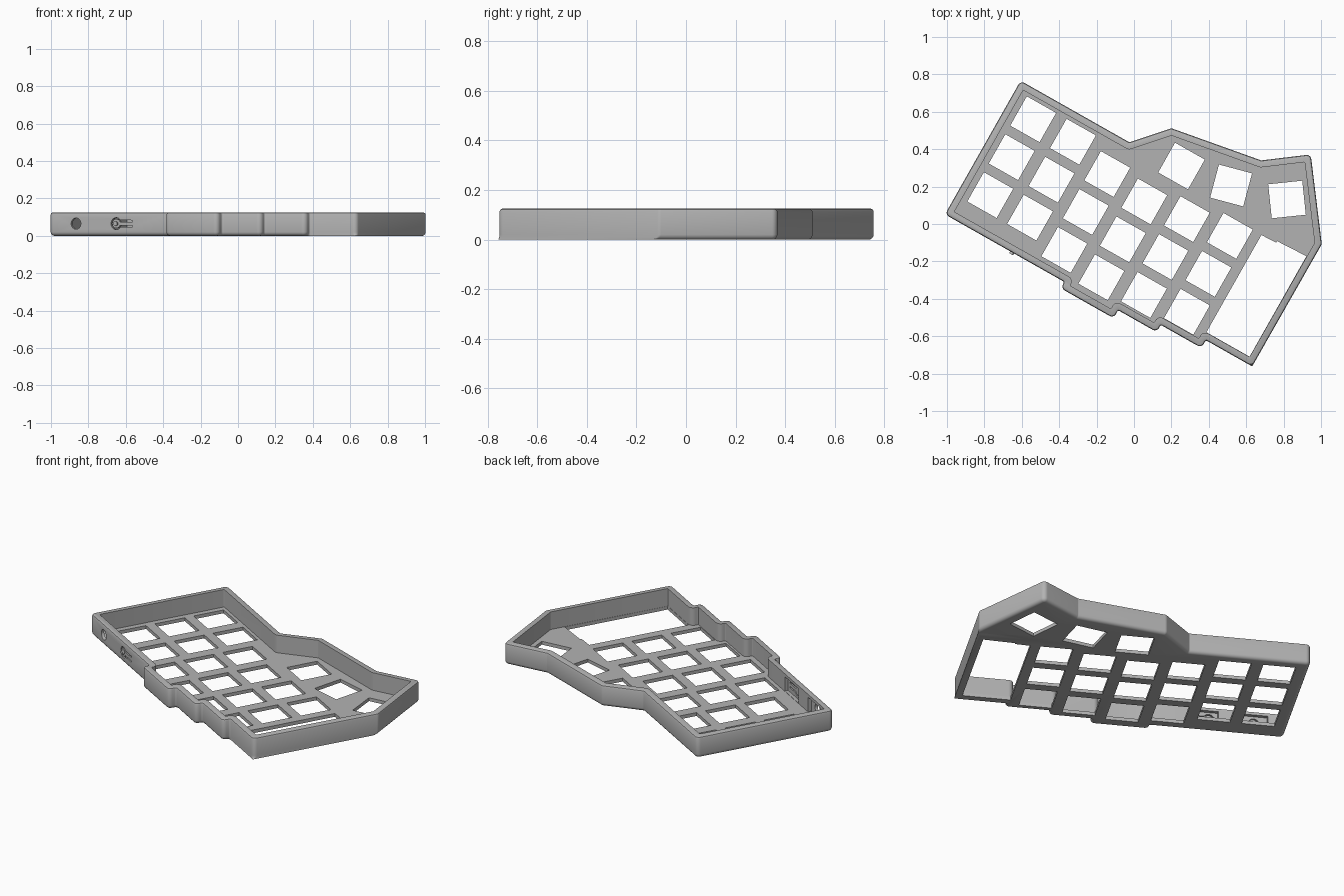
import bpy, bmesh, math
from mathutils import Vector

if "Cube" in bpy.data.objects:
    bpy.data.objects.remove(bpy.data.objects["Cube"])

ROT = math.radians(-29.5)      # the key grid is turned against the world axes
HEIGHT, FLOOR, WALL = 0.125, 0.02, 0.037

grey = bpy.data.materials.new("plain_grey")
grey.diffuse_color = (0.45, 0.45, 0.45, 1)
grey.use_nodes = True
grey.node_tree.nodes["Principled BSDF"].inputs["Base Color"].default_value = grey.diffuse_color


def loc(x, y):
    """World position to key grid position."""
    c, s = math.cos(-ROT), math.sin(-ROT)
    return Vector((x * c - y * s, x * s + y * c))


def loft(name, rings):
    """Closed solid through equal-length rings of 3D points."""
    bm = bmesh.new()
    loops = [[bm.verts.new(p) for p in ring] for ring in rings]
    n = len(loops[0])
    bm.faces.new(loops[0])
    bm.faces.new(loops[-1])
    for a, b in zip(loops, loops[1:]):
        for i in range(n):
            j = (i + 1) % n
            bm.faces.new((a[i], a[j], b[j], b[i]))
    bmesh.ops.recalc_face_normals(bm, faces=bm.faces)
    mesh = bpy.data.meshes.new(name)
    bm.to_mesh(mesh)
    bm.free()
    mesh.materials.append(grey)
    ob = bpy.data.objects.new(name, mesh)
    ob.rotation_euler.z = ROT
    bpy.context.collection.objects.link(ob)
    return ob


def upright(name, pts, z0, z1):
    return loft(name, [[(p[0], p[1], z) for p in pts] for z in (z0, z1)])


def across(name, pts, v0, v1):
    """Prism of a (u, z) outline running through the front wall."""
    return loft(name, [[(p[0], v, p[1]) for p in pts] for v in (v0, v1)])


def square(cx, cy, size, angle=0):
    r = size / math.sqrt(2)
    return [(cx + r * math.cos(angle + math.pi * (k + .5) / 2),
             cy + r * math.sin(angle + math.pi * (k + .5) / 2)) for k in range(4)]


def arc(cx, cy, r, a0, a1, n):
    return [(cx + r * math.cos(math.radians(a0 + (a1 - a0) * k / n)),
             cy + r * math.sin(math.radians(a0 + (a1 - a0) * k / n))) for k in range(n + 1)]


def rounded(pts, d, keep=()):
    """Outline moved inward by d (except edges in keep), with filleted corners."""
    n = len(pts)
    dirs = [(pts[(i + 1) % n] - pts[i]).normalized() for i in range(n)]
    base = [pts[i] + Vector((-e.y, e.x)) * (0 if i in keep else d) for i, e in enumerate(dirs)]
    sharp, convex = [], []
    for i in range(n):
        e, f = dirs[i - 1], dirs[i]
        cr = e.x * f.y - e.y * f.x
        w = base[i] - base[i - 1]
        sharp.append(base[i - 1] + e * ((w.x * f.y - w.y * f.x) / cr))
        convex.append(cr > 0)
    out = []
    for i, p in enumerate(sharp):
        r = max(.025 - d, .005) if convex[i] else min(.01 + d, .03)
        a = (sharp[i - 1] - p).normalized()
        b = (sharp[(i + 1) % n] - p).normalized()
        half = a.angle(b) / 2
        c = p + (a + b).normalized() * (r / math.sin(half))
        s, e = p + a * (r / math.tan(half)) - c, p + b * (r / math.tan(half)) - c
        a0 = math.atan2(s.y, s.x)
        turn = (math.atan2(e.y, e.x) - a0 + math.pi) % (2 * math.pi) - math.pi
        out += arc(c.x, c.y, r, math.degrees(a0), math.degrees(a0 + turn), 6)
    return out


def cut(target, cutter):
    mod = target.modifiers.new("cut", 'BOOLEAN')
    mod.operation, mod.solver, mod.object = 'DIFFERENCE', 'EXACT', cutter
    bpy.context.view_layer.objects.active = target
    bpy.ops.object.modifier_apply(modifier=mod.name)
    bpy.data.objects.remove(cutter)


# Case outline, stepped along the front and bent around the thumb keys
outline = [Vector(p) for p in (
    (-.905, -.453), (-.172, -.453), (-.172, -.492), (.153, -.492), (.153, -.443),
    (.39, -.443), (.39, -.399), (.64, -.399), (.64, -.3515), (.925, -.3515))]
outline += [loc(*p) for p in ((1.004, -.108), (.945, .372), (.68, .34), (.2, .512), (-.025, .437))]
outline.append(Vector((-.905, .368)))

# Outer body: rounded lower edge (square beside the slot) and softened rim
profile = [(.02, 0), (.013, .0015), (.006, .006), (.0015, .013), (0, .02),
           (0, HEIGHT - .012), (.0035, HEIGHT - .0035), (.012, HEIGHT)]
case = loft("case", [[(x, y, z) for x, y in rounded(outline, d, (8, 9) if z < .03 else ())]
                     for d, z in profile])

# Tray cavity
cut(case, upright("cavity_cutter", rounded(outline, WALL), FLOOR, .3))

# Key holes: six staggered columns of three
for col, shift in enumerate((0, 0, -.06, -.09, -.06, -.025)):
    for row in range(3):
        cut(case, upright("key_cutter", square(-.745 + .2445 * col, .222 + shift - .233 * row, .18),
                          -.05, .05))

# Thumb key holes
for x, y, deg in ((.254, .31, -29.5), (.519, .206, -15), (.818, .131, 6)):
    p = loc(x, y)
    cut(case, upright("thumb_cutter", square(p.x, p.y, .183, math.radians(deg) - ROT), -.05, .05))

# Large open slot at the inner end
slot = [(.622, -.313), (.887, -.313), (.887, .304), (.71, .297), (.71, .288), (.622, .284)]
cut(case, upright("slot_cutter", slot, -.05, .05))

# Thinned wall pockets, jack hole and flexible button in the front wall
JACK, BUTTON, MID = -.739, -.492, .065
for u0, u1 in ((JACK - .075, JACK + .075), (BUTTON - .05, BUTTON + .12)):
    cut(case, across("pocket_cutter", [(u0, .022), (u1, .022), (u1, .108), (u0, .108)], -.436, -.39))
cut(case, across("jack_cutter", arc(JACK, MID, .03, 0, 345, 23), -.5, -.36))
groove = [(.1, .018)] + arc(0, 0, .032, 35, 325, 20) + [(.1, -.018), (.1, -.01)]
groove += arc(0, 0, .0245, 336, 24, 20) + [(.1, .01)]
cut(case, across("groove_cutter", [(BUTTON + x, MID + z) for x, z in groove], -.5, -.36))

# Small nub on the button
nub = across("button_nub", arc(BUTTON, MID, .012, 0, 337.5, 15), -.464, -.445)

for ob in (case, nub):
    bpy.ops.object.select_all(action='DESELECT')
    ob.select_set(True)
    bpy.context.view_layer.objects.active = ob
    bpy.ops.object.shade_smooth_by_angle(angle=math.radians(30))
